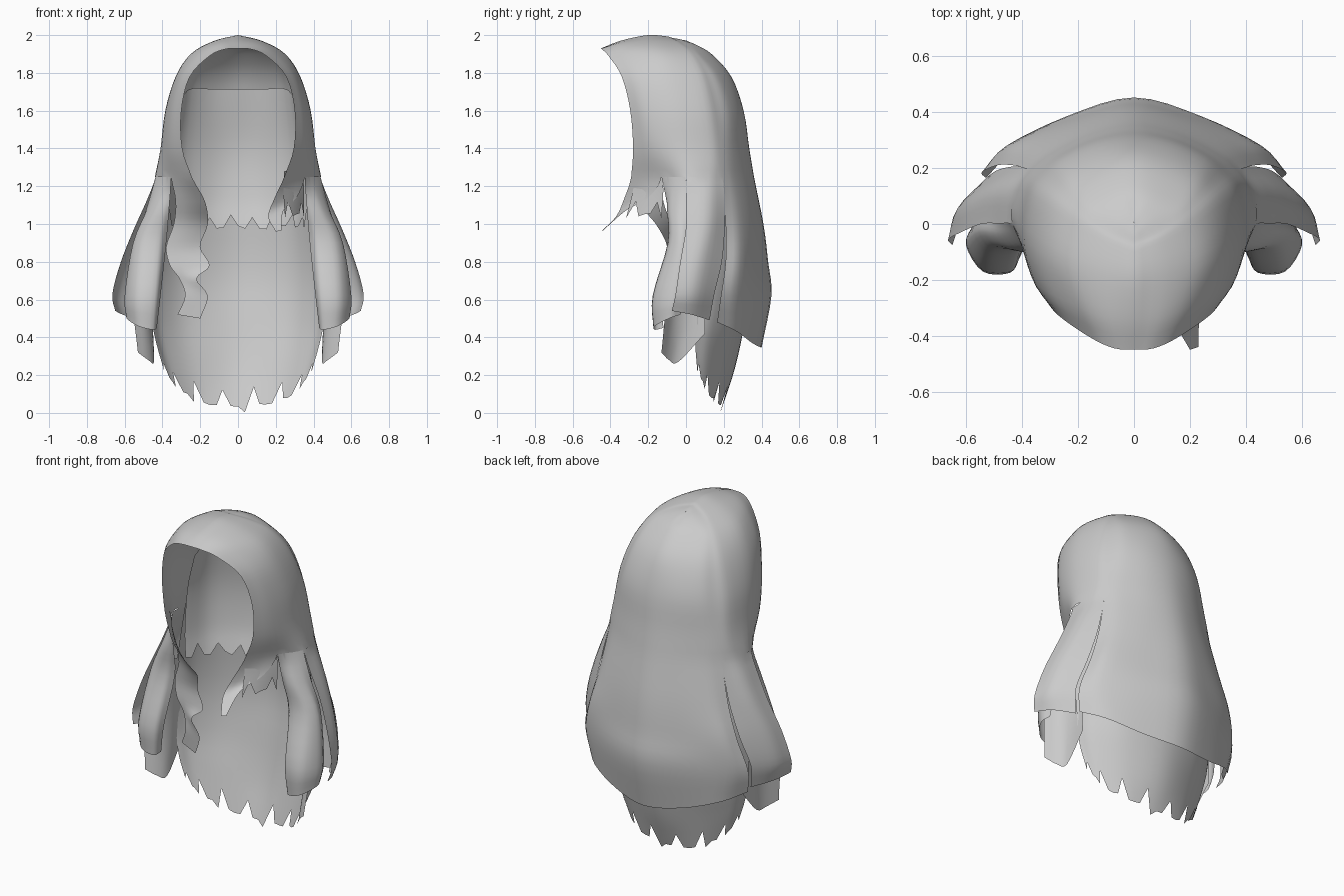
import bpy, bmesh, random
from mathutils import Vector

random.seed(4)
mat = bpy.data.materials.new("hair grey")
mat.diffuse_color = (0.6, 0.6, 0.6, 1)


def row(z, *pts):
    """A row of guide points; z is one height or a list of heights."""
    zs = z if isinstance(z, list) else [z] * len(pts)
    return [Vector((p[0], p[1], h)) for p, h in zip(pts, zs)]


def flip(rows):
    return [[Vector((-p.x, p.y, p.z)) for p in reversed(r)] for r in rows]


def whole(rows):
    """Complete half rows across the centre line."""
    return [r + m[1:] for r, m in zip(rows, flip(rows))]


def spline(pts, n):
    """Smooth curve through the points, n steps per span."""
    ext = [2 * pts[0] - pts[1]] + pts + [2 * pts[-1] - pts[-2]]
    out = []
    for i in range(len(pts) - 1):
        a, b, c, d = ext[i:i + 4]
        for k in range(n):
            t = k / n
            out.append(0.5 * (2 * b + (c - a) * t + (2 * a - 5 * b + 4 * c - d) * t * t
                              + (3 * b - a - 3 * c + d) * t ** 3))
    return out + [pts[-1].copy()]


def sheet(bm, rows, nu=4, nv=4, skip=0, every=0):
    """Loft a sheet of hair through rows; every n-th strand may be notched."""
    wide = [spline(r, nu) for r in rows]
    cols = [spline(list(c), nv)[skip * nv:] for c in zip(*wide)]
    for j, c in enumerate(cols):
        if every:
            notch = j % every == 1
            keep = random.uniform(0.2, 0.5) if notch else random.uniform(0.85, 1.1)
            base, end = c[-4], c[-1].copy()
            for k in range(3):
                c[-1 - k] = base.lerp(end, keep * (3 - k) / 3)
    vs = [[bm.verts.new(p) for p in c] for c in cols]
    for a, b in zip(vs, vs[1:]):
        for i in range(len(a) - 1):
            bm.faces.new((a[i], a[i + 1], b[i + 1], b[i]))


def finish(name, bm):
    bmesh.ops.remove_doubles(bm, verts=bm.verts, dist=0.006)
    me = bpy.data.meshes.new(name)
    bm.to_mesh(me)
    bm.free()
    me.materials.append(mat)
    for p in me.polygons:
        p.use_smooth = True
    ob = bpy.data.objects.new(name, me)
    bpy.context.collection.objects.link(ob)


# Crown: strands fall from the parting, face rim first, back centre last
crown = [
    row([1.93, 1.972, 2.0, 1.993, 1.985, 1.98, 1.975, 1.972],
        (0, -.45), (0, -.34), (0, -.2), (0, -.1), (0, -.07), (0, -.04), (0, -.02), (0, 0)),
    row([1.925, 1.955, 1.968, 1.965, 1.958, 1.955, 1.95, 1.945],
        (.07, -.445), (.11, -.33), (.13, -.18), (.11, -.06), (.1, -.02), (.07, .02), (.03, .05), (0, .06)),
    row([1.89] + [1.9] * 7,
        (.15, -.41), (.21, -.29), (.25, -.14), (.22, 0), (.19, .05), (.15, .08), (.07, .12), (0, .135)),
    row(1.78, (.255, -.34), (.305, -.245), (.33, -.1), (.3, .06), (.26, .12), (.21, .17), (.1, .22), (0, .24)),
    row(1.6, (.3, -.295), (.355, -.21), (.385, -.06), (.36, .1), (.31, .17), (.25, .23), (.13, .285), (0, .305)),
    row(1.4, (.295, -.28), (.37, -.17), (.41, -.03), (.39, .12), (.345, .19), (.27, .25), (.14, .31), (0, .335)),
    row(1.25, (.245, -.29), (.355, -.13), (.436, 0), (.422, .12), (.375, .195), (.295, .26), (.15, .33), (0, .36)),
]
bm = bmesh.new()
sheet(bm, whole(crown))

# Back curtain continues the crown down the back
back = [r[4:] for r in crown[-2:]] + [
    row(1.0, (.43, .21), (.36, .285), (.19, .365), (0, .41)),
    row(.8, (.49, .21), (.43, .29), (.22, .38), (0, .435)),
    row(.62, (.545, .185), (.46, .275), (.24, .385), (0, .452)),
    row([.48, .43, .37, .345], (.53, .165), (.42, .27), (.22, .35), (0, .4)),
]
sheet(bm, whole(back), skip=1)

# Flared wings beside the curtain
wing = [r[2:5] for r in crown[-2:]] + [
    row(1.12, (.485, .002), (.475, .12), (.405, .205)),
    row(.98, (.548, 0), (.53, .115), (.44, .205)),
    row(.8, (.62, -.03), (.6, .08), (.495, .19)),
    row(.63, (.665, -.055), (.635, .05), (.54, .15)),
    row([.54, .52, .49], (.65, -.075), (.61, .03), (.52, .125)),
]
# Curled side locks, half tubes that open toward the back
side = [spline(r[1:3], 4) for r in crown[-2:]] + [
    row(1.08, (.365, -.095), (.395, -.1), (.44, -.085), (.475, -.04), (.485, .005)),
    row(.9, (.38, -.06), (.42, -.095), (.51, -.085), (.555, -.03), (.54, .02)),
    row(.62, (.41, -.12), (.44, -.17), (.54, -.165), (.6, -.07), (.575, 0)),
    row([.45, .44, .46, .5, .52], (.43, -.12), (.45, -.165), (.53, -.165), (.59, -.09), (.575, -.03)),
]
for rows in (wing, flip(wing), side, flip(side)):
    sheet(bm, rows, skip=1)

# Short front lock on the right, long wavy front lock on the left
short = [r[:2] for r in crown[-2:]] + [
    row(1.14, (.195, -.325), (.31, -.2)),
    row([1.04, 1.07], (.16, -.37), (.24, -.32)),
    row([.96, .965], (.2, -.45), (.23, -.44)),
]
sheet(bm, short, skip=1)
long = [r[:2] for r in crown[-2:]] + [
    row(1.12, (.175, -.26), (.33, -.12)),
    row(1.0, (.16, -.16), (.34, -.08)),
    row(.88, (.2, -.1), (.38, -.06)),
    row(.78, (.15, -.12), (.36, -.07)),
    row(.71, (.22, -.13), (.31, -.08)),
    row(.62, (.16, -.14), (.28, -.1)),
    row([.5, .52], (.2, -.12), (.32, -.08)),
]
sheet(bm, flip(long), skip=1)
finish("outer_hair", bm)

# Ragged wisps behind the right front lock
bm = bmesh.new()
sheet(bm, [row(1.28, (.245, -.27), (.295, -.19), (.34, -.13)),
           row(1.18, (.24, -.28), (.3, -.2), (.35, -.12)),
           row([1.02, 1.04, 1.04], (.25, -.32), (.31, -.22), (.35, -.13))],
      nu=3, nv=4, every=4)
finish("front_wisps", bm)

# Short inner layer over the nape
nape = [
    row([1.6, 1.71, 1.715, 1.715], (.32, .04), (.265, .14), (.14, .22), (0, .24)),
    row(1.4, (.365, .04), (.3, .18), (.15, .27), (0, .3)),
    row(1.15, (.37, .02), (.3, .17), (.15, .265), (0, .29)),
    row(.98, (.35, 0), (.28, .14), (.15, .225), (0, .25)),
]
bm = bmesh.new()
sheet(bm, whole(nape), nu=4, nv=5, every=3)
finish("nape_layer", bm)

# Long ragged under layer, curling in toward the tips
under = [
    row(1.3, (.38, .04), (.34, .14), (.24, .25), (0, .32)),
    row(.8, (.46, .05), (.4, .17), (.25, .29), (0, .355)),
    row(.5, (.455, .06), (.4, .15), (.25, .26), (0, .315)),
    row([.36, .3, .26, .24], (.43, .05), (.37, .12), (.22, .21), (0, .26)),
    row([.22, .12, .05, .01], (.39, .06), (.31, .11), (.18, .17), (0, .185)),
]
bm = bmesh.new()
sheet(bm, whole(under), nu=5, nv=4, every=4)
finish("under_layer", bm)

# Wide loose strands hanging below the side locks
strand = [
    row(.95, (.47, -.04), (.45, 0), (.44, .05), (.42, .1)),
    row(.6, (.55, -.1), (.49, -.05), (.46, .02), (.45, .1)),
    row([.32, .28, .27, .42], (.53, -.13), (.475, -.09), (.445, -.04), (.45, .1)),
]
bm = bmesh.new()
for rows in (strand, flip(strand)):
    sheet(bm, rows)
finish("loose_strands", bm)
